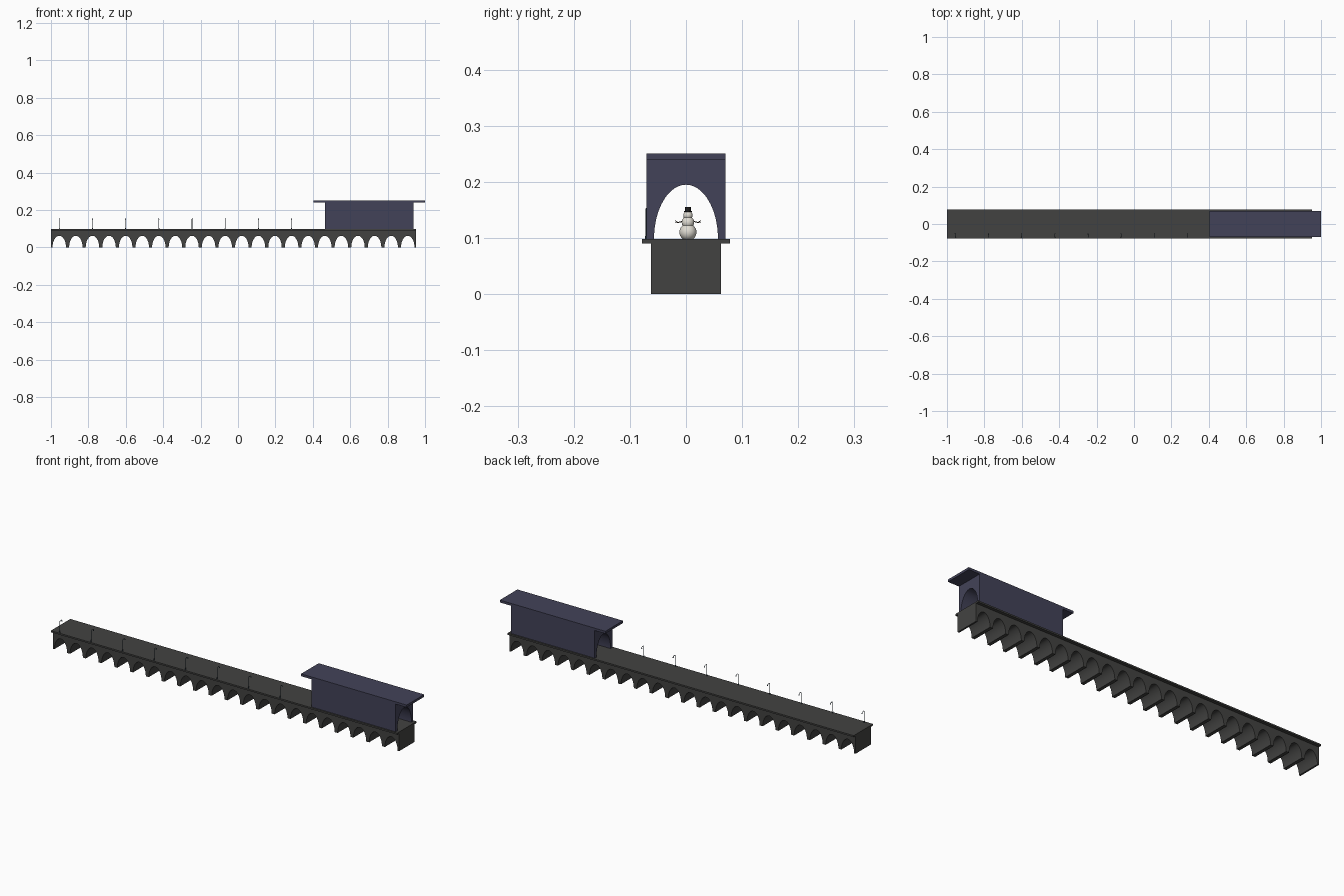
import bpy, bmesh, math
from mathutils import Vector

if "Cube" in bpy.data.objects:
    bpy.data.objects.remove(bpy.data.objects["Cube"])


def material(name, rgb):
    m = bpy.data.materials.new(name)
    m.diffuse_color = (*rgb, 1)
    m.use_nodes = True
    m.node_tree.nodes["Principled BSDF"].inputs["Base Color"].default_value = m.diffuse_color
    return m


STONE = material("dark grey stone", (0.055, 0.055, 0.053))
WALL = material("slate violet", (0.055, 0.055, 0.098))
IRON = material("dark blue iron", (0.025, 0.045, 0.065))
SNOW = material("snow", (0.75, 0.72, 0.65))
BLACK = material("black", (0.012, 0.012, 0.012))
TWIG = material("dark brown", (0.04, 0.025, 0.015))


def finish(name, bm, mat, smooth=True):
    bmesh.ops.recalc_face_normals(bm, faces=bm.faces)
    me = bpy.data.meshes.new(name)
    bm.to_mesh(me)
    bm.free()
    ob = bpy.data.objects.new(name, me)
    bpy.context.collection.objects.link(ob)
    me.materials.append(mat)
    if smooth:
        bpy.ops.object.select_all(action='DESELECT')
        ob.select_set(True)
        bpy.context.view_layer.objects.active = ob
        bpy.ops.object.shade_smooth_by_angle(angle=math.radians(35))
    return ob


def box(name, x, y, z, mat):
    bm = bmesh.new()
    bmesh.ops.create_cube(bm, size=1)
    for v in bm.verts:
        for i, (a, b) in enumerate((x, y, z)):
            v.co[i] = a if v.co[i] < 0 else b
    return finish(name, bm, mat, False)


def arch_columns(centre, a, h, base, n=24):
    """Underside points (u, z) of one half-ellipse arch."""
    return [(centre - a * math.cos(math.pi * i / n),
             base + h * math.sin(math.pi * i / n)) for i in range(n + 1)]


def arched_block(name, low, top, d0, d1, along_x, mat):
    """Block whose underside follows the points in low, swept from d0 to d1."""
    bm = bmesh.new()
    rows = []
    for u, z in low:
        pts = [(u, d0, z), (u, d0, top), (u, d1, top), (u, d1, z)]
        if not along_x:
            pts = [(q, p, r) for p, q, r in pts]
        rows.append([bm.verts.new(p) for p in pts])
    for r, s in zip(rows, rows[1:]):
        for k in range(4):
            bm.faces.new((r[k], r[(k + 1) % 4], s[(k + 1) % 4], s[k]))
    bm.faces.new(rows[0])
    bm.faces.new(rows[-1][::-1])
    return finish(name, bm, mat)


def rods(name, segments, mat, sides=8):
    """Straight rods from (start, end, start radius, end radius)."""
    bm = bmesh.new()
    for p, q, r0, r1 in segments:
        p, q = Vector(p), Vector(q)
        new = bmesh.ops.create_cone(bm, cap_ends=True, segments=sides, radius1=r0,
                                    radius2=r1, depth=(q - p).length)["verts"]
        rot = (q - p).to_track_quat('Z', 'Y')
        for v in new:
            v.co = rot @ v.co + (p + q) / 2
    return finish(name, bm, mat)


# Viaduct with a row of arches, and the deck slab on it
X0, X1, BAYS = -1.0, 0.952, 22
step = (X1 - X0) / BAYS
low = [(X0, 0)]
for i in range(BAYS):
    low += arch_columns(X0 + step * (i + 0.5), 0.036, 0.062, 0)
low.append((X1, 0))
arched_block("viaduct_arches", low, 0.09, -0.0625, 0.0625, True, STONE)
DECK = 0.098
box("deck_slab", (X0, X1), (-0.078, 0.078), (0.09, DECK), STONE)

# Tunnel shelter and its long flat roof
low = [(-0.0707, DECK)] + arch_columns(0, 0.057, 0.097, DECK, 40) + [(0.0707, DECK)]
arched_block("tunnel_shelter", low, 0.239, 0.465, 0.938, False, WALL)
box("shelter_roof", (0.405, 1.0), (-0.0707, 0.0707), (0.239, 0.251), WALL)

# Street lamps over every second arch, hooked towards the deck
for i in range(8):
    x = X0 + step * (2 * i + 0.5)
    y = -0.0705
    rods(f"lamp_{i + 1}", [
        ((x, y, DECK), (x, y, DECK + 0.006), 0.0028, 0.0022),
        ((x, y, DECK), (x, y, 0.153), 0.0015, 0.0015),
        ((x, y, 0.152), (x, y + 0.005, 0.157), 0.0014, 0.0013),
        ((x, y + 0.004, 0.1565), (x, y + 0.014, 0.1565), 0.0013, 0.0013),
        ((x, y + 0.013, 0.157), (x, y + 0.018, 0.152), 0.0013, 0.0013),
        ((x, y + 0.018, 0.153), (x, y + 0.018, 0.148), 0.0014, 0.003),
    ], IRON)

# Snow figure inside the shelter
SX, SY = 0.70, 0.0035
bm = bmesh.new()
for z, r in ((0.1105, 0.0152), (0.128, 0.0112), (0.1405, 0.0083)):
    new = bmesh.ops.create_uvsphere(bm, u_segments=24, v_segments=14, radius=r)["verts"]
    bmesh.ops.translate(bm, verts=new, vec=(SX, SY, z))
finish("snow_body", bm, SNOW)
rods("snow_hat", [((SX, SY, 0.1465), (SX, SY, 0.148), 0.0075, 0.0075),
                  ((SX, SY, 0.147), (SX, SY, 0.1555), 0.005, 0.005)], BLACK, 20)
for side, label in ((-1, "left"), (1, "right")):
    def at(d, z):
        return (SX, SY + side * d, z)
    rods(f"snow_arm_{label}", [
        (at(0.009, 0.130), at(0.018, 0.1275), 0.0009, 0.0008),
        (at(0.0175, 0.1275), at(0.023, 0.131), 0.0008, 0.0005),
        (at(0.0175, 0.1275), at(0.023, 0.1275), 0.0007, 0.0004)], TWIG, 6)
